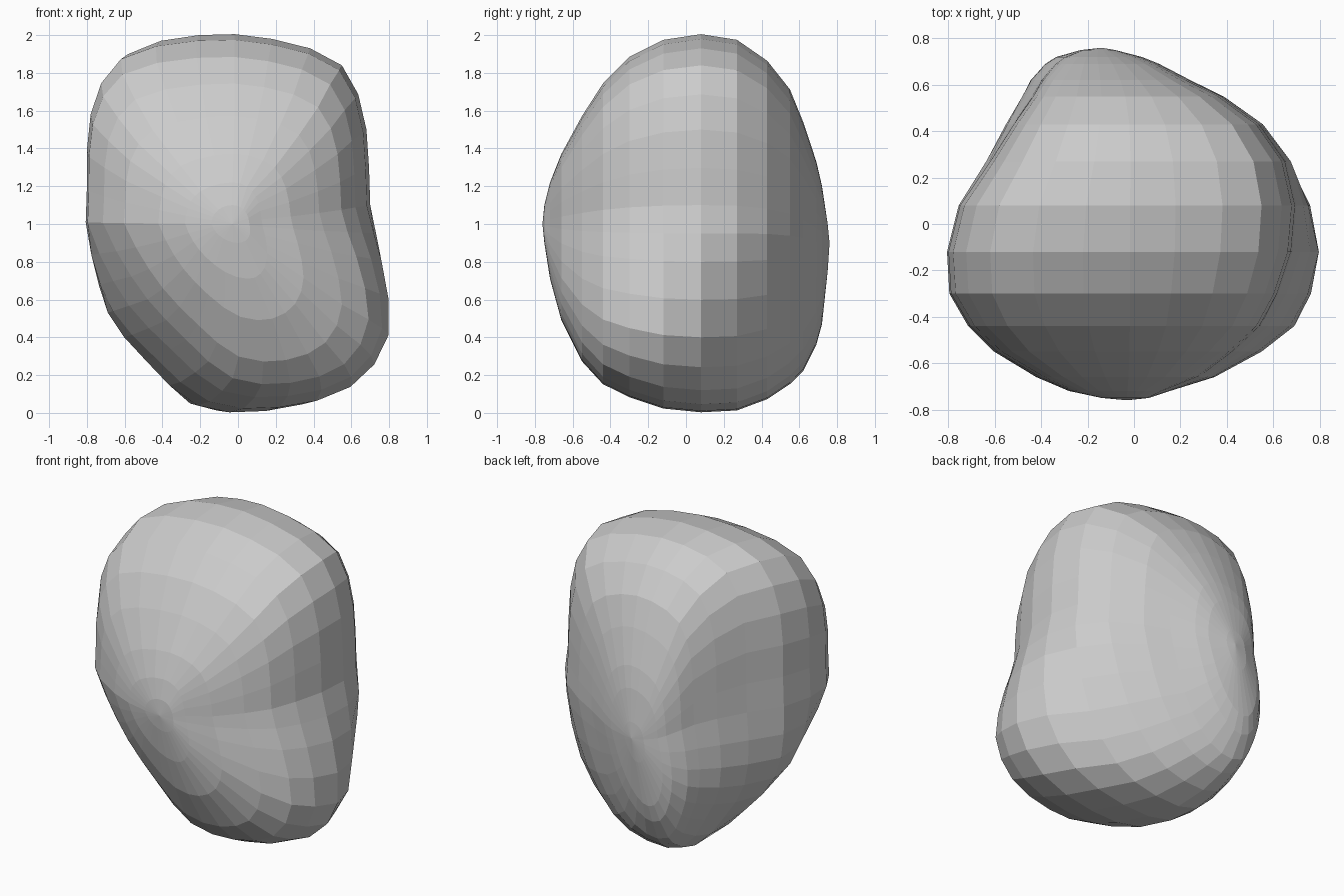
import bpy
import bmesh
from mathutils import Vector

default_cube = bpy.data.objects.get("Cube")
if default_cube:
    bpy.data.objects.remove(default_cube, do_unlink=True)

# Outline of the boulder seen from the front (x, z)
OUTLINE = [(.70, 1.1), (.68, 1.5), (.55, 1.84), (.18, 1.98), (-.22, 2), (-.62, 1.9),
           (-.78, 1.6), (-.8, 1.2), (-.8, .83), (-.72, .53), (-.5, .28), (-.2, .04),
           (.18, .01), (.57, .12), (.79, .4), (.77, .8)]

# Extent of each ring from front to back (y, left x, right x, low z, high z)
RINGS = [(-.75, -.14, .06, .9, 1.1), (-.72, -.28, .13, .71, 1.22),
         (-.66, -.42, .3, .49, 1.37), (-.55, -.6, .48, .27, 1.57),
         (-.44, -.71, .62, .15, 1.74), (-.3, -.79, .71, .08, 1.88),
         (-.12, -.8, .78, .02, 1.97), (.08, -.75, .8, 0, 2),
         (.27, -.62, .75, .01, 1.97), (.43, -.52, .62, .07, 1.86),
         (.55, -.44, .43, .15, 1.71), (.62, -.4, .27, .22, 1.54),
         (.69, -.34, .12, .36, 1.33), (.72, -.3, .04, .47, 1.2),
         (.75, -.22, -.08, .75, 1)]
FRONT_POLE = Vector((-.03, -.76, 1))
BACK_POLE = Vector((-.14, .76, .9))
BASE_SKEW = .38
BASE_CUT = 1.3


def smooth_loop(points):
    """Double the points of a closed loop along a smooth curve."""
    pts = [Vector((x / .8, z - 1)) for x, z in points]
    loop = []
    for i, p in enumerate(pts):
        before, after, beyond = pts[i - 1], pts[(i + 1) % len(pts)], pts[(i + 2) % len(pts)]
        loop += [p, (9 * (p + after) - before - beyond) / 16]
    return loop


def stretch(center, low, high, t):
    """Move from the centre towards the low or the high limit."""
    return center + (t * (high - center) if t > 0 else -t * (low - center))


def add_ring(bm, loop, y, x0, x1, z0, z1):
    """Scale the outline about the axis, rounder towards the poles."""
    roundness = (abs(y) / .76) ** 5
    pole = FRONT_POLE if y < 0 else BACK_POLE
    axis = Vector((0, y, 1)).lerp(pole, roundness)
    ring = []
    for p in loop:
        q = p.lerp(p.normalized(), roundness)
        x = stretch(axis.x, x0, x1, q.x)
        z = stretch(axis.z, z0, z1, q.y)
        # The base runs diagonally, from front left to back right,
        # and is worn away at the other two corners
        depth = max(0, axis.z - z)
        x *= 1 - BASE_CUT * depth * max(0, x * y)
        x -= BASE_SKEW * y * depth
        ring.append(bm.verts.new((x, y, z)))
    return ring


def make_boulder():
    bm = bmesh.new()
    loop = smooth_loop(OUTLINE)
    rings = [add_ring(bm, loop, *row) for row in RINGS]
    front = bm.verts.new(FRONT_POLE)
    back = bm.verts.new(BACK_POLE)
    count = len(loop)
    for i in range(count):
        j = (i + 1) % count
        for a, b in zip(rings, rings[1:]):
            bm.faces.new((a[i], a[j], b[j], b[i]))
        bm.faces.new((front, rings[0][j], rings[0][i]))
        bm.faces.new((back, rings[-1][i], rings[-1][j]))
    bmesh.ops.recalc_face_normals(bm, faces=bm.faces)
    mesh = bpy.data.meshes.new("boulder")
    bm.to_mesh(mesh)
    bm.free()
    obj = bpy.data.objects.new("boulder", mesh)
    bpy.context.collection.objects.link(obj)
    return obj


# Plain grey stone
stone = bpy.data.materials.new("grey_stone")
stone.use_nodes = True
grey = (.6, .6, .6, 1)
stone.diffuse_color = grey
stone.node_tree.nodes["Principled BSDF"].inputs["Base Color"].default_value = grey

boulder = make_boulder()
boulder.data.materials.append(stone)
